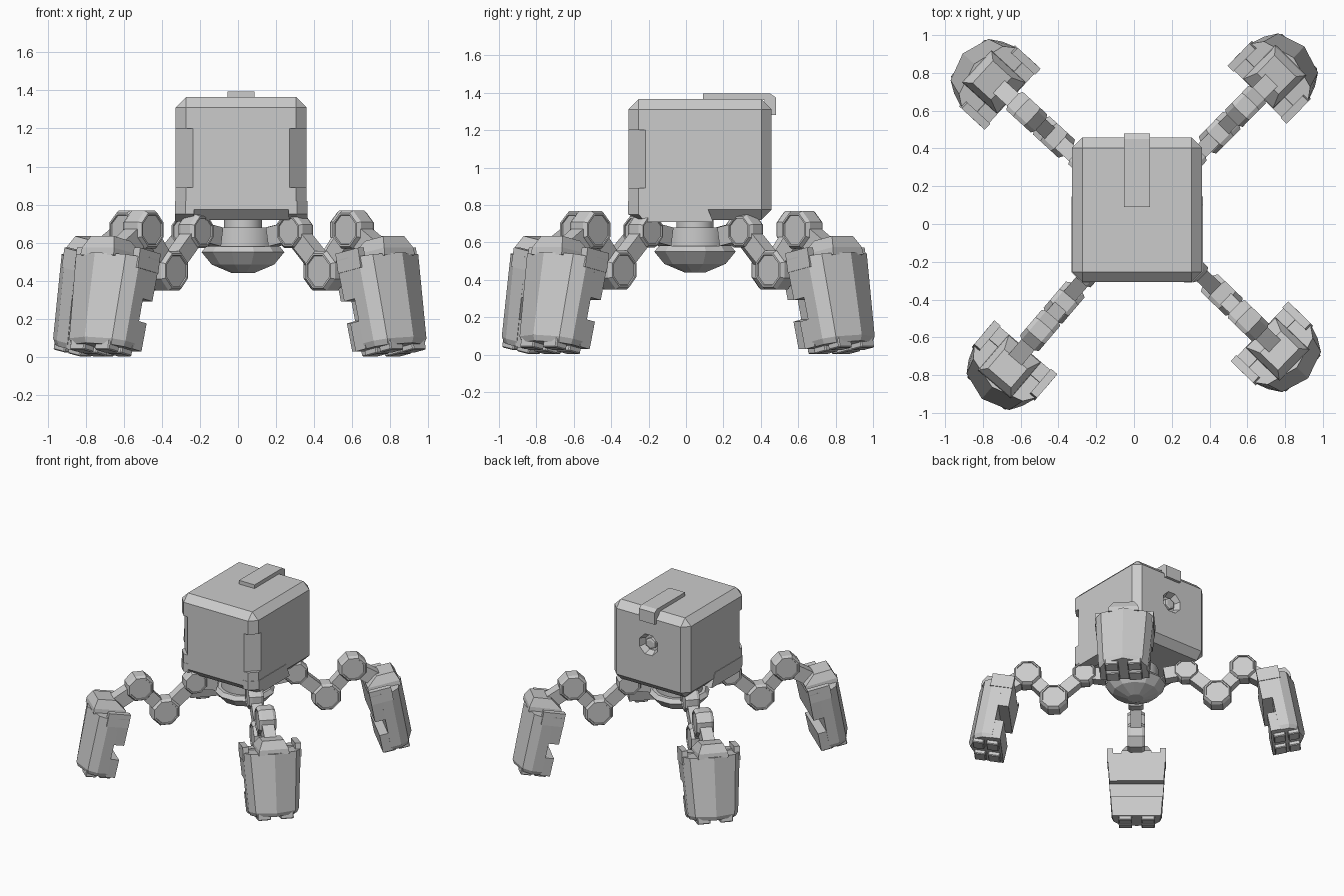
import bpy, bmesh, math
from mathutils import Matrix, Vector

cube = bpy.data.objects.get("Cube")
if cube:
    bpy.data.objects.remove(cube, do_unlink=True)

grey = bpy.data.materials.new("plain grey")
grey.use_nodes = True
COLOUR = (0.6, 0.6, 0.6, 1)
grey.diffuse_color = COLOUR
grey.node_tree.nodes["Principled BSDF"].inputs["Base Color"].default_value = COLOUR


def finish(name, bm, matrix=None):
    bmesh.ops.recalc_face_normals(bm, faces=bm.faces)
    mesh = bpy.data.meshes.new(name)
    bm.to_mesh(mesh)
    bm.free()
    mesh.materials.append(grey)
    obj = bpy.data.objects.new(name, mesh)
    bpy.context.collection.objects.link(obj)
    if matrix:
        obj.matrix_world = matrix
    return obj


def loft(name, rings, matrix=None):
    """Skin a stack of equal point rings and cap both ends."""
    bm = bmesh.new()
    loops = [[bm.verts.new(p) for p in ring] for ring in rings]
    for a, b in zip(loops, loops[1:]):
        for i in range(len(a)):
            j = (i + 1) % len(a)
            bm.faces.new((a[i], a[j], b[j], b[i]))
    bm.faces.new(loops[0])
    bm.faces.new(loops[-1])
    return finish(name, bm, matrix)


def block(name, lo, hi, matrix=None, bevel=0):
    bm = bmesh.new()
    bmesh.ops.create_cube(bm, size=1)
    for v in bm.verts:
        v.co = [l + (c + 0.5) * (h - l) for c, l, h in zip(v.co, lo, hi)]
    if bevel:
        bmesh.ops.bevel(bm, geom=bm.edges[:], offset=bevel, segments=1,
                        affect='EDGES', profile=0.5)
    return finish(name, bm, matrix)


def turned(name, profile, sides, matrix):
    """Solid of revolution about z from (radius, height) pairs."""
    steps = [(i + 0.5) * math.tau / sides for i in range(sides)]
    return loft(name, [[(r * math.cos(a), r * math.sin(a), z) for a in steps]
                       for r, z in profile], matrix)


def cut(target, cutter):
    cutter.hide_render = True
    mod = target.modifiers.new("cut", 'BOOLEAN')
    mod.operation = 'DIFFERENCE'
    mod.solver = 'EXACT'
    mod.object = cutter
    bpy.context.view_layer.objects.active = target
    bpy.ops.object.modifier_apply(modifier=mod.name)
    bpy.data.objects.remove(cutter, do_unlink=True)


# Boxy body with chamfered edges
X0, X1, Y0, Y1, Z0, Z1 = -0.328, 0.36, -0.308, 0.458, 0.72, 1.365
MID = (X0 + X1) / 2
body = block("body", (X0, Y0, Z0), (X1, Y1, Z1), bevel=0.055)

# Corner notches on the two front edges
for x in (X0, X1):
    spin = Matrix.Translation((x, Y0, 0)) @ Matrix.Rotation(math.pi / 4, 4, 'Z')
    cut(body, block("notch_cutter", (-0.064, -0.064, 0.89), (0.064, 0.064, 1.2), spin))

# Octagonal port sunk into the back
port = Matrix.Translation((MID, Y1, 1.09)) @ Matrix.Rotation(-math.pi / 2, 4, 'X')
cut(body, turned("port_cutter", [(0.065, -0.05), (0.092, 0.01)], 8, port))
turned("port_plug", [(0.046, -0.06), (0.046, -0.025), (0.03, -0.02)], 6, port)

# Strap folded over the top rear edge
strap = [(0.09, 1.36), (0.09, 1.395), (0.45, 1.395), (0.48, 1.375),
         (0.48, 1.28), (0.42, 1.28), (0.42, 1.36)]
loft("top_strap", [[(x, y, z) for y, z in strap] for x in (MID - 0.07, MID + 0.07)])


def side_flap(name, outer, inward):
    """Lower side plate whose front corner follows the body chamfer."""
    rings = []
    for depth, front in ((0, Y0 + 0.055), (0.055, Y0 - 0.002), (0.1, Y0 - 0.002)):
        profile = [(front, 0.82), (0.1, 0.82), (0.145, 0.71), (-0.22, 0.71), (front, 0.75)]
        rings.append([(outer + inward * depth, y, z) for y, z in profile])
    loft(name, rings)


side_flap("right_flap", X0 - 0.004, 1)
side_flap("left_flap", X1 + 0.004, -1)

# Hub under the body
hub = Matrix.Translation((0.026, 0.048, 0))
turned("hub_dome", [(0.06, 0.44), (0.17, 0.485), (0.225, 0.55), (0.2, 0.58)], 12, hub)
collar = turned("hub_collar", [(0.172, 0.55), (0.172, 0.68), (0.1, 0.68), (0.1, 0.75)], 32, hub)
bpy.context.view_layer.objects.active = collar
collar.select_set(True)
bpy.ops.object.shade_smooth_by_angle(angle=math.radians(30))
collar.select_set(False)


def joint(name, at, radius, half, leg):
    place = leg @ Matrix.Translation((at[0], 0, at[1])) @ Matrix.Rotation(math.pi / 2, 4, 'X')
    turned(name, [(0.76 * radius, -half + 0.008), (0.78 * radius, -half), (0.88 * radius, -half),
                  (radius, 0.022 - half), (radius, half - 0.022), (0.88 * radius, half),
                  (0.78 * radius, half), (0.76 * radius, half - 0.008)], 8, place)


def link(name, a, b, width, height, leg):
    run = Vector((b[0] - a[0], b[1] - a[1]))
    place = (leg @ Matrix.Translation((a[0], 0, a[1]))
             @ Matrix.Rotation(-math.atan2(run.y, run.x), 4, 'Y'))
    block(name, (0, -width / 2, -height / 2), (run.length, width / 2, height / 2), place)


# Foot shell outline, seen along the foot: (outward, sideways)
HALF = [(0.06, 0.218), (0.14, 0.218), (0.205, 0.172)]
SHELL = HALF + [(0.255, 0)] + [(u, -t) for u, t in reversed(HALF)]


def shell_ring(w, ku, kt):
    return [(0.06 + (u - 0.06) * ku, t * kt, w) for u, t in SHELL]


def slab_ring(u0, u1, t, w):
    return [(u0, -t, w), (u1, -t, w), (u1, t, w), (u0, t, w)]


def build_leg(side, angle, reach):
    leg = hub @ Matrix.Rotation(math.radians(angle), 4, 'Z')
    hip, knee, ankle = (0.38, 0.66), (0.61, 0.452), (0.805, 0.668)
    link(side + "_hip_bracket", (0.215, 0.63), hip, 0.08, 0.1, leg)
    joint(side + "_hip_joint", hip, 0.095, 0.055, leg)
    link(side + "_upper_link", hip, knee, 0.08, 0.095, leg)
    joint(side + "_knee_joint", knee, 0.112, 0.065, leg)
    link(side + "_lower_link", knee, ankle, 0.08, 0.095, leg)
    joint(side + "_ankle_joint", ankle, 0.108, 0.065, leg)
    link(side + "_ankle_link", ankle, (1.0, 0.55), 0.09, 0.11, leg)

    # Foot leaning outward towards the ground
    foot = (leg @ Matrix.Translation((reach, 0, 0))
            @ Matrix.Rotation(math.radians(-11), 4, 'Y'))
    loft(side + "_foot_shell", [shell_ring(0.03, 0.9, 0.8), shell_ring(0.06, 0.98, 0.86),
                                shell_ring(0.51, 1, 1)], foot)
    loft(side + "_foot_cap", [slab_ring(-0.01, 0.235, 0.115, 0.5),
                              slab_ring(-0.01, 0.235, 0.11, 0.54),
                              slab_ring(0.075, 0.21, 0.08, 0.605)], foot)
    for part, u, w0, w1 in (("upper", -0.018, 0.3, 0.52), ("lower", -0.005, 0.03, 0.18)):
        loft(f"{side}_foot_{part}_plate",
             [slab_ring(u, 0.07, 0.18 + 0.076 * w, w) for w in (w0, w1)], foot)
    for s, tag in ((-1, "a"), (1, "b")):
        lo, hi = sorted((s * 0.175, s * 0.219))
        block(f"{side}_foot_ear_{tag}", (-0.018, lo, 0.45), (0.15, hi, 0.555), foot)
        lo, hi = sorted((s * 0.035, s * 0.135))
        block(f"{side}_outer_toe_{tag}", (0.12, lo, 0), (0.205, hi, 0.07), foot, 0.006)
        block(f"{side}_inner_toe_{tag}", (0.01, lo, 0), (0.1, hi, 0.07), foot, 0.006)


for side, angle, reach in (("back_left", 45.5, 1.015), ("back_right", 137.5, 1.03),
                           ("front_right", 229.5, 1.045), ("front_left", -44, 1.01)):
    build_leg(side, angle, reach)
